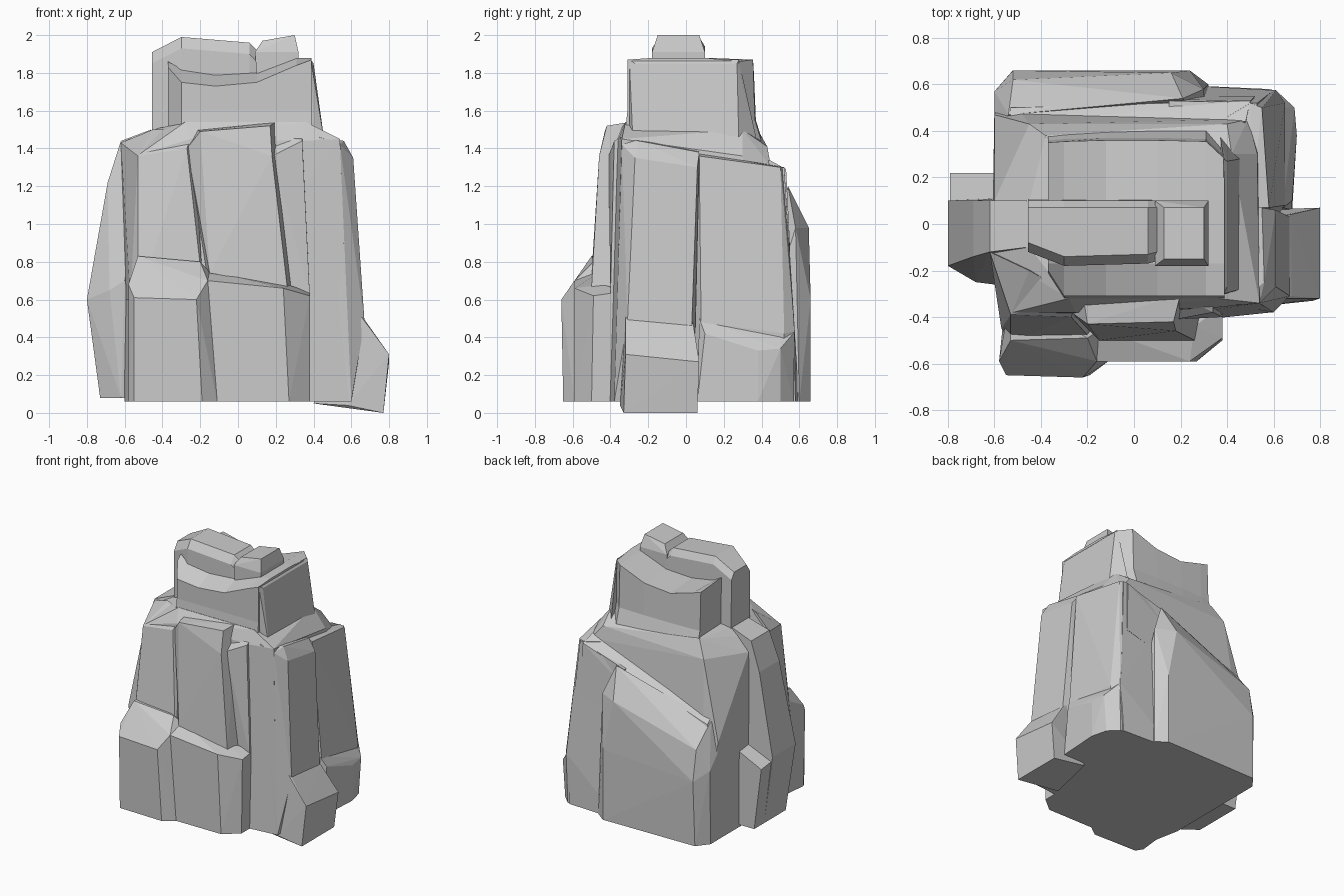
import bpy, bmesh


def finish(name, bm):
    bmesh.ops.recalc_face_normals(bm, faces=bm.faces)
    me = bpy.data.meshes.new(name)
    bm.to_mesh(me)
    bm.free()
    ob = bpy.data.objects.new(name, me)
    bpy.context.collection.objects.link(ob)
    return ob


def chunk(name, *points):
    """Faceted stone: convex hull of a few corner points."""
    bm = bmesh.new()
    for p in points:
        bm.verts.new(p)
    res = bmesh.ops.convex_hull(bm, input=bm.verts)
    loose = [g for g in res["geom_interior"] if isinstance(g, bmesh.types.BMVert)]
    bmesh.ops.delete(bm, geom=loose, context='VERTS')
    return finish(name, bm)


def loft_x(name, sections):
    """Stone lofted along x from (x, [(y, z), ...]) cross-sections."""
    bm = bmesh.new()
    rings = [[bm.verts.new((x, y, z)) for y, z in prof] for x, prof in sections]
    n = len(rings[0])
    for a, b in zip(rings, rings[1:]):
        for i in range(n):
            j = (i + 1) % n
            bm.faces.new((a[i], a[j], b[j], b[i]))
    bm.faces.new(rings[0])
    bm.faces.new(rings[-1][::-1])
    return finish(name, bm)


def level(z, *xy):
    return [(x, y, z) for x, y in xy]


B = 0.06  # common underside

# Main mass, with shoulders sloping down from the neck
chunk("main_rock",
      *level(B, (-.6, -.25), (-.55, -.5), (.38, -.4), (.59, -.38), (.6, .5),
             (.5, .58), (-.55, .57), (-.6, .5)),
      (-.61, -.12, 1.41), (-.52, -.38, 1.37), (-.25, -.38, 1.45), (.34, -.36, 1.44),
      (.54, -.34, 1.45), (.53, .3, 1.36), (.49, .45, 1.3), (-.53, .45, .97), (-.6, .47, .8),
      (-.6, .1, 1.35), (-.45, .43, 1.38), (.4, .43, 1.41),
      *level(1.5, (-.45, -.1), (-.45, .1), (.4, -.32), (.42, .3), (-.38, .38)),
      (-.28, -.32, 1.54), (.36, -.32, 1.54))

# Neck block with a sagging rim and cut corners
neck = [(-.37, -.2, .35, 1.83, 1.86, 1.84), (-.3, -.31, .355, 1.75, 1.82, 1.82),
        (-.12, -.31, .36, 1.73, 1.79, 1.77), (.1, -.31, .36, 1.75, 1.80, 1.79),
        (.31, -.31, .355, 1.84, 1.88, 1.87), (.39, -.31, .28, 1.87, 1.88, 1.86)]
loft_x("neck_rock", [(x, [(yf - .02, 1.42), (yf, 1.6), (yf, zf), (-.17, zm), (.1, zm),
                          (yb, zb), (yb + .01, 1.55), (yb + .05, 1.42)])
                     for x, yf, yb, zf, zm, zb in neck])
chunk("neck_side",
      *level(1.42, (.37, -.3), (.46, -.28), (.46, .28), (.37, .38)),
      *level(1.55, (.4, -.3), (.41, .28)),
      (.385, -.3, 1.87), (.4, -.27, 1.85), (.4, .27, 1.85), (.385, .28, 1.87))

# Summit ridge and the small block on it
loft_x("summit_ridge", [(x, [(y0, 1.42), (y0, z - .06), (y0 + .04, z), (.07, z), (.1, z - .05), (.11, 1.42)])
                        for x, y0, z in [(-.455, -.12, 1.91), (-.3, -.18, 1.99),
                                         (.06, -.17, 1.96), (.1, -.16, 1.92)]])
chunk("summit_block",
      *level(1.78, (.1, -.18), (.32, -.18), (.32, .1), (.1, .1)),
      (.09, -.18, 1.91), (.32, -.18, 1.91), (.32, .1, 1.91), (.09, .1, 1.91),
      (.13, -.15, 1.97), (.3, -.15, 2.0), (.3, .07, 2.0), (.13, .07, 1.97))

# Front foot: two stepped blocks
chunk("front_foot_left",
      *level(B, (-.58, -.59), (-.55, -.64), (-.19, -.65), (-.11, -.59), (-.11, -.3), (-.55, -.3)),
      (-.58, -.59, .68), (-.55, -.65, .61), (-.22, -.66, .6), (-.16, -.59, .7),
      (-.53, -.5, .83), (-.2, -.49, .8), (-.14, -.45, .74), (-.53, -.3, .83))
chunk("front_foot_right",
      *level(B, (-.18, -.59), (.27, -.59), (.38, -.5), (.38, -.3), (-.18, -.3)),
      (-.16, -.59, .7), (.24, -.59, .66), (.38, -.49, .62), (.38, -.35, .64),
      (0, -.44, .7), (.26, -.44, .68), (-.18, -.44, .76))

# Leaning front slabs
chunk("front_slab",
      (-.15, -.5, .74), (.26, -.5, .67), (-.2, -.3, .78), (.3, -.3, .67),
      (-.2, -.43, 1.49), (.17, -.42, 1.52), (.18, -.46, 1.36), (-.27, -.38, 1.4),
      (-.22, -.3, 1.5), (.2, -.3, 1.54))
chunk("front_side_slab",
      (.2, -.4, .6), (.38, -.385, B), (.38, -.4, .62), (.2, -.3, B), (.38, -.3, B),
      (.18, -.41, 1.36), (.34, -.38, 1.44), (.18, -.3, 1.48), (.34, -.3, 1.48))
chunk("front_left_column",
      *level(.6, (-.6, -.2), (-.57, -.45), (-.53, -.51), (-.18, -.5), (-.2, -.2)),
      (-.62, -.12, 1.43), (-.53, -.39, 1.36), (-.27, -.4, 1.4), (-.24, -.32, 1.5), (-.45, -.2, 1.5))

# Left buttress with a low block behind and a tapered one in front
chunk("left_buttress",
      *level(.08, (-.73, -.16), (-.73, .1), (-.5, .12), (-.5, -.22), (-.62, -.24)),
      (-.8, -.18, .6), (-.8, .1, .6), (-.69, -.14, 1.22), (-.69, .1, 1.22),
      (-.62, -.12, 1.44), (-.62, .1, 1.44), (-.46, -.1, 1.5), (-.46, .1, 1.5),
      (-.68, -.25, .65), (-.6, -.26, .7))
chunk("left_low_block",
      *level(.08, (-.73, .05), (-.73, .22), (-.5, .22), (-.5, .05)),
      (-.79, .05, .57), (-.79, .22, .55), (-.6, .22, .64), (-.6, .05, .66))

# Right side: two tall slabs and their feet
chunk("right_front_slab",
      (.67, -.31, .48), (.67, .03, .45), (.4, -.38, B), (.6, -.38, B), (.6, .04, B),
      (.61, -.27, 1.35), (.61, .06, 1.3), (.56, -.25, 1.44), (.55, .07, 1.38),
      (.43, -.35, 1.46), (.54, -.34, 1.42), (.44, .07, 1.4))
chunk("right_back_slab",
      *level(B, (.62, .04), (.63, .5), (.57, .58), (.4, .58), (.4, .04)),
      (.65, .08, .48), (.65, .52, .42), (.61, .575, .43), (.58, .07, 1.36), (.55, .5, 1.3),
      (.5, .52, 1.3), (.5, .07, 1.38), (.4, .46, 1.3))
chunk("right_front_foot",
      (.77, -.33, 0), (.77, .06, 0), (.4, -.34, .05), (.58, -.35, .04), (.5, .06, .04),
      (.8, -.32, .31), (.8, .07, .27), (.68, -.31, .48), (.67, .04, .46), (.6, -.32, .58), (.6, .03, .52))
chunk("right_back_foot",
      *level(B, (.68, .06), (.7, .38), (.67, .5), (.6, .57), (.45, .57), (.45, .06)),
      (.68, .1, .42), (.7, .38, .33), (.69, .5, .34), (.61, .575, .43), (.64, .07, .5), (.63, .5, .43))

# Back: large sloping block and the wall beside it
chunk("back_rock",
      *level(B, (-.6, .56), (-.53, .65), (.24, .66), (.32, .6), (.32, .3), (-.6, .3)),
      (-.6, .57, .62), (-.52, .66, .55), (.24, .66, .6),
      (-.52, .62, .78), (.16, .65, .98), (.21, .54, 1.2), (-.54, .47, .95), (-.6, .4, .8), (.3, .58, .98))
chunk("back_wall",
      *level(B, (.15, .6), (.58, .58), (.58, .4), (.15, .4)),
      (.6, .575, .43), (.15, .53, 1.18), (.53, .52, 1.3), (.5, .4, 1.3), (.15, .4, 1.18))
# Sloping ledge above it
chunk("back_ledge",
      (.5, .53, 1.29), (.48, .44, 1.34), (-.53, .5, .93), (-.53, .43, .99),
      (.52, .55, .9), (-.55, .55, .6), (.4, .3, 1.0), (-.53, .3, .7))
